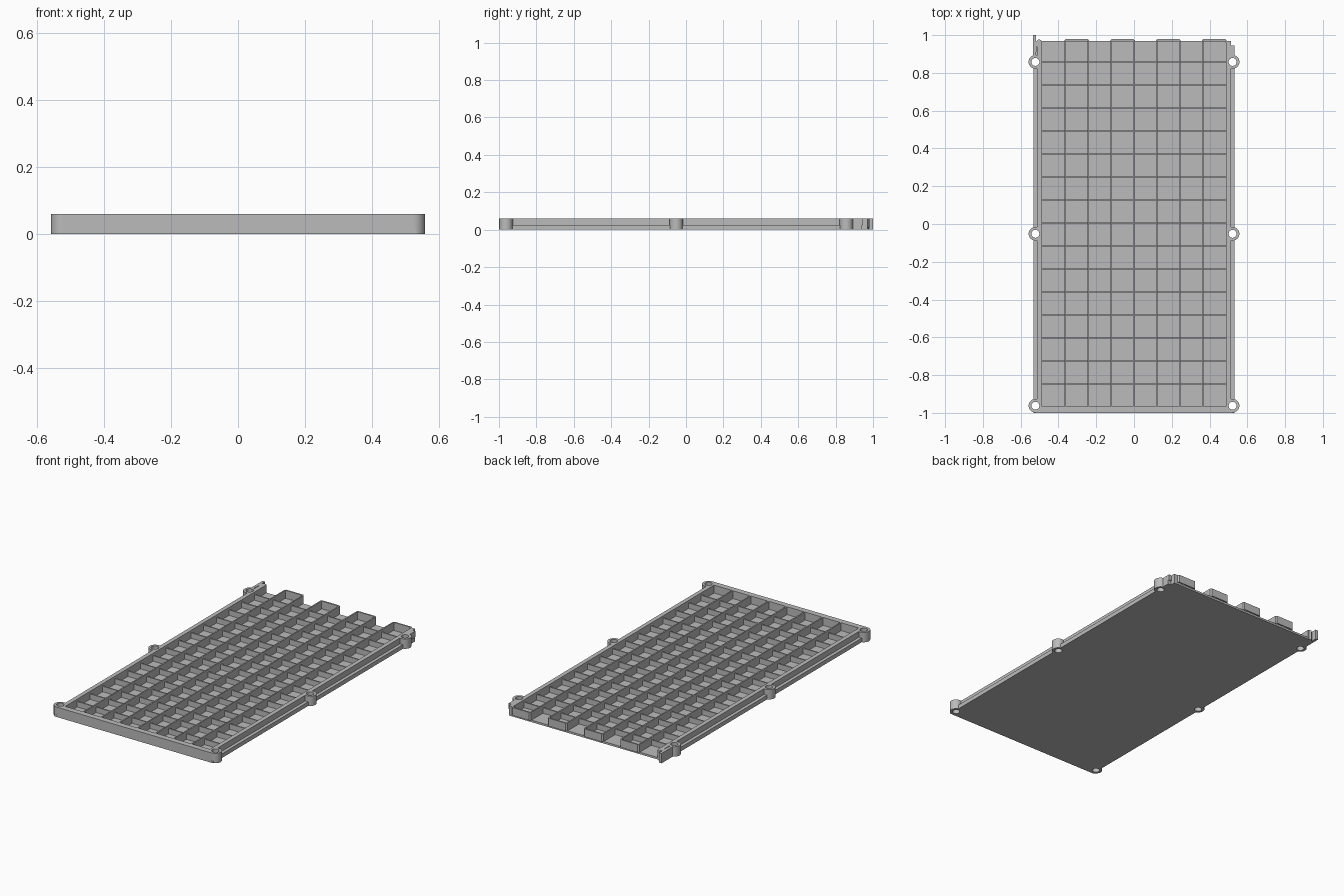
import bpy, bmesh, math
from mathutils import Matrix

old = bpy.data.objects.get("Cube")
if old:
    bpy.data.objects.remove(old, do_unlink=True)

grey = bpy.data.materials.new("plain grey")
grey.use_nodes = True
grey.diffuse_color = (0.5, 0.5, 0.5, 1)
grey.node_tree.nodes["Principled BSDF"].inputs["Base Color"].default_value = (0.5, 0.5, 0.5, 1)

H = 0.06            # overall height
FLOOR = 0.012       # floor thickness
PITCH = 0.1215      # cell size
T = 0.008           # divider thickness
FRONT, BACK = -1.0, 0.97
bosses = [(s * 0.522, y) for s in (-1, 1) for y in (-0.962, -0.052, 0.858)]


def make(name, bm):
    bmesh.ops.recalc_face_normals(bm, faces=bm.faces)
    me = bpy.data.meshes.new(name)
    bm.to_mesh(me)
    bm.free()
    ob = bpy.data.objects.new(name, me)
    me.materials.append(grey)
    bpy.context.collection.objects.link(ob)
    return ob


def add_box(bm, x0, x1, y0, y1, z0, z1):
    m = Matrix.Translation(((x0 + x1) / 2, (y0 + y1) / 2, (z0 + z1) / 2))
    bmesh.ops.create_cube(bm, size=1, matrix=m @ Matrix.Diagonal((x1 - x0, y1 - y0, z1 - z0, 1)))


def add_prism(bm, pts, z0, z1):
    face = bm.faces.new([bm.verts.new((x, y, z0)) for x, y in pts])
    top = bmesh.ops.extrude_face_region(bm, geom=[face])["geom"]
    bmesh.ops.translate(bm, vec=(0, 0, z1 - z0), verts=[v for v in top if isinstance(v, bmesh.types.BMVert)])


def add_cylinder(bm, x, y, r, z0, z1):
    bmesh.ops.create_cone(bm, cap_ends=True, segments=32, radius1=r, radius2=r, depth=z1 - z0,
                          matrix=Matrix.Translation((x, y, (z0 + z1) / 2)))


# Screw hole cutter
bm = bmesh.new()
for x, y in bosses:
    add_cylinder(bm, x, y, 0.021, -0.1, 0.2)
cutter = make("screw_hole_cutter", bm)
cutter.hide_render = True


def drill(ob):
    mod = ob.modifiers.new("holes", "BOOLEAN")
    mod.operation, mod.solver, mod.object = "DIFFERENCE", "EXACT", cutter
    bpy.context.view_layer.objects.active = ob
    bpy.ops.object.modifier_apply(modifier=mod.name)


# Floor with stepped back corners
bm = bmesh.new()
add_prism(bm, [(-0.533, FRONT), (0.533, FRONT), (0.533, 0.94), (0.51, 0.94), (0.51, BACK),
               (-0.51, BACK), (-0.533, 0.94)], 0, FLOOR)
drill(make("floor_plate", bm))

# Side ledges, side walls and front wall
for name, s in (("right", -1), ("left", 1)):
    bm = bmesh.new()
    add_box(bm, *sorted((s * 0.50, s * 0.533)), FRONT + 0.01, 0.94, 0, 0.025)
    drill(make(name + "_ledge", bm))
    bm = bmesh.new()
    add_box(bm, *sorted((s * 0.487, s * 0.513)), FRONT + 0.01, BACK, 0, H)
    drill(make(name + "_wall", bm))
bm = bmesh.new()
add_box(bm, -0.522, 0.522, FRONT, -0.965, 0, H)
drill(make("front_wall", bm))

# Screw bosses
for i, (x, y) in enumerate(bosses):
    bm = bmesh.new()
    add_cylinder(bm, x, y, 0.036, 0, H)
    ob = make("screw_boss_%d" % (i + 1), bm)
    drill(ob)
    bpy.ops.object.select_all(action="DESELECT")
    ob.select_set(True)
    bpy.ops.object.shade_smooth_by_angle(angle=math.radians(35))
bpy.data.objects.remove(cutter, do_unlink=True)

# Lengthwise dividers
bm = bmesh.new()
for i in range(-3, 4):
    add_box(bm, i * PITCH - T / 2, i * PITCH + T / 2, -0.97, BACK, FLOOR / 2, H)
make("long_dividers", bm)

# Lower cross dividers
bm = bmesh.new()
for k in range(15):
    y = -0.845 + k * PITCH
    add_box(bm, -0.49, 0.49, y - T / 2, y + T / 2, FLOOR / 2, 0.045)
make("cross_dividers", bm)

# Alternate closed cell ends at the back, with chamfered corners
bm = bmesh.new()
for i in (-3, -1, 1, 3):
    a, b = i * PITCH - T / 2, (i + 1) * PITCH + T / 2
    add_prism(bm, [(a, 0.96), (a, 0.973), (a + 0.008, 0.98), (b - 0.008, 0.98), (b, 0.973), (b, 0.96),
                   (b - T, 0.96), (b - T, 0.971), (a + T, 0.971), (a + T, 0.96)], FLOOR, H)
make("back_end_walls", bm)

# Joining tabs at the back corners
bm = bmesh.new()
add_prism(bm, [(-0.535, 0.88), (-0.52, 0.88), (-0.515, 0.94), (-0.49, 0.955), (-0.49, 0.972),
               (-0.505, 0.978), (-0.518, 0.965), (-0.518, 1.0), (-0.535, 1.0)], 0, H)
make("right_joining_tab", bm)
bm = bmesh.new()
add_box(bm, 0.507, 0.531, 0.88, 0.945, 0.025, H)
make("left_joining_tab", bm)
